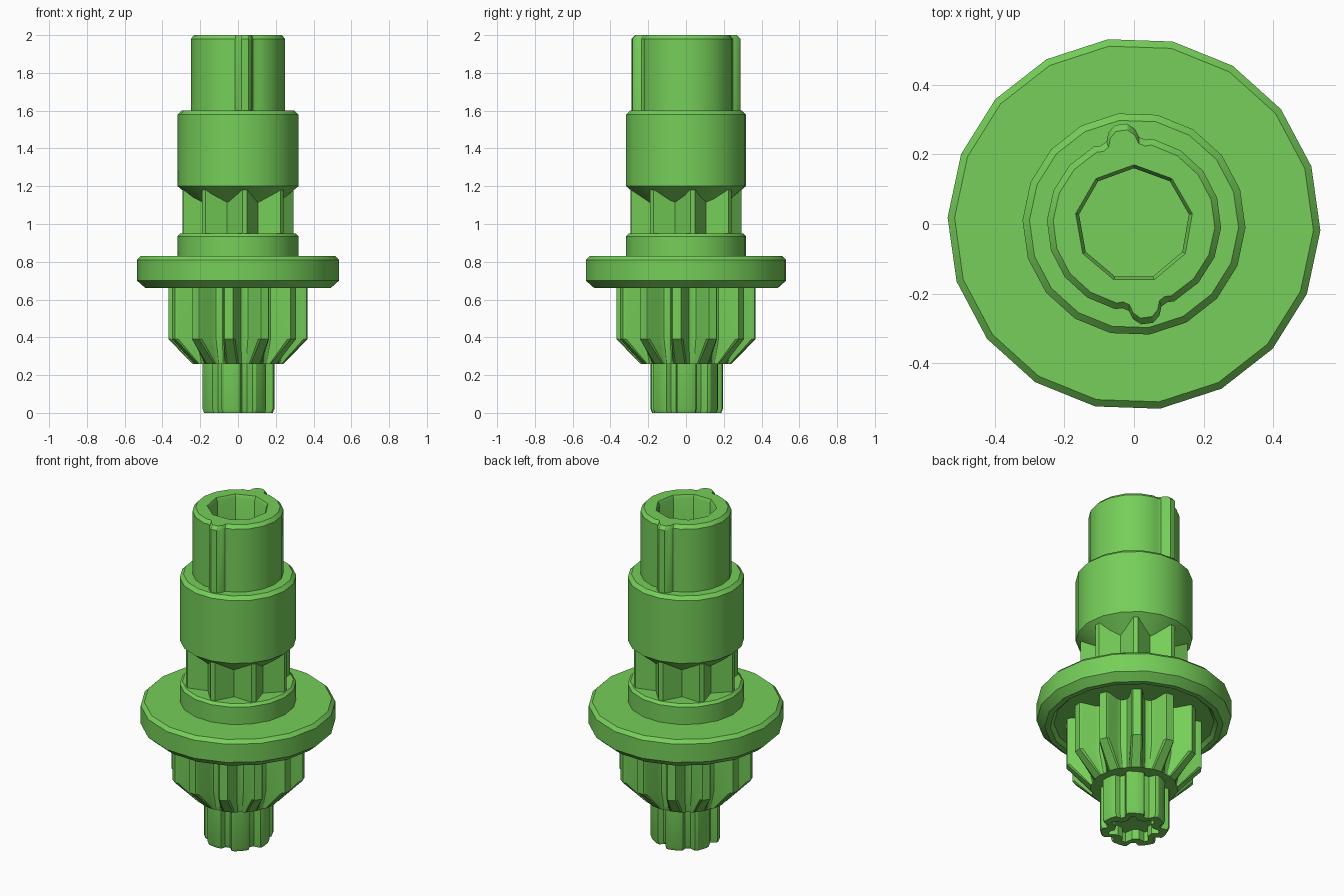
import bpy, bmesh, math

if "Cube" in bpy.data.objects:
    bpy.data.objects.remove(bpy.data.objects["Cube"])

green = bpy.data.materials.new("leaf green")
green.diffuse_color = (0.18, 0.62, 0.10, 1)
green.use_nodes = True
green.node_tree.nodes["Principled BSDF"].inputs["Base Color"].default_value = green.diffuse_color


def ring(outline, z, inset=0.0):
    """Polar outline [(radius, degrees)] to points at height z."""
    return [((r - inset) * math.cos(math.radians(a)),
             (r - inset) * math.sin(math.radians(a)), z) for r, a in outline]


def circle(r, n=18, phase=-2):
    return [(r, phase + 360 * i / n) for i in range(n)]


def repeat(unit, n, phase):
    """Repeat one tooth outline n times around the axis."""
    return [(r, phase + 360 * k / n + a) for k in range(n) for r, a in unit]


def loft(bm, rings):
    loops = [[bm.verts.new(p) for p in pts] for pts in rings]
    for lo, hi in zip(loops, loops[1:]):
        n = len(lo)
        for i in range(n):
            j = (i + 1) % n
            bm.faces.new((lo[i], lo[j], hi[j], hi[i]))
    return loops


def build(name, rings, bore=None):
    """Loft rings into a solid; an optional blind bore opens the last ring."""
    bm = bmesh.new()
    outer = loft(bm, rings)
    bm.faces.new(outer[0])
    if bore:
        inner = loft(bm, bore)
        bm.faces.new(inner[-1])
        edges = [bm.edges.get((l[i - 1], l[i]))
                 for l in (outer[-1], inner[0]) for i in range(len(l))]
        bmesh.ops.triangle_fill(bm, use_beauty=True, edges=edges)
    else:
        bm.faces.new(outer[-1])
    bmesh.ops.recalc_face_normals(bm, faces=bm.faces)
    mesh = bpy.data.meshes.new(name)
    bm.to_mesh(mesh)
    bm.free()
    mesh.materials.append(green)
    ob = bpy.data.objects.new(name, mesh)
    bpy.context.collection.objects.link(ob)
    bpy.ops.object.select_all(action='DESELECT')
    ob.select_set(True)
    bpy.context.view_layer.objects.active = ob
    bpy.ops.object.shade_smooth_by_angle(angle=math.radians(30))
    return ob


def lathe(name, profile):
    return build(name, [ring(circle(r), z) for r, z in profile])


# Top sleeve with two rounded keys on opposite sides and a nine-sided bore
KEY = 97.5


def sleeve_outline(r=0.25):
    pts = []
    for k in (KEY, KEY + 180):
        for lx, ly in ((0.235, -0.065), (0.245, -0.047), (0.27, -0.038),
                       (0.288, -0.018), (0.288, 0.018), (0.27, 0.038),
                       (0.245, 0.047), (0.235, 0.065)):
            pts.append((math.hypot(lx, ly), k + math.degrees(math.atan2(ly, lx))))
        pts += [(r, k + 20 * i) for i in range(1, 9)]
    return pts


sleeve = sleeve_outline()
bore9 = [ring(circle(r, 9, 90), z) for r, z in ((0.17, 2.0), (0.16, 1.98), (0.16, 1.4))]
build("top_sleeve", [ring(sleeve, 1.57), ring(sleeve, 1.98),
                     ring(sleeve, 2.0, 0.018)], bore9)

# Collar with a conical underside
lathe("collar", [(0.20, 1.10), (0.32, 1.20), (0.32, 1.58), (0.30, 1.60)])

# Eight-tooth neck running up into the collar cone
neck = repeat([(0.295, -2.5), (0.295, 2.5), (0.215, 22.5)], 8, 7)
build("splined_neck", [ring(neck, 0.92), ring(neck, 1.18)])

# Flange with its raised shoulder ring
lathe("flange", [(0.20, 0.68), (0.44, 0.68), (0.46, 0.66), (0.49, 0.66),
                 (0.535, 0.70), (0.535, 0.81), (0.515, 0.83), (0.32, 0.83),
                 (0.32, 0.935), (0.305, 0.95), (0.20, 0.95)])

# Twelve-tooth gear, tapered at its lower end
tooth = [(0.355, -5), (0.37, -3.5), (0.37, 3.5), (0.355, 5),
         (0.28, 8), (0.26, 11), (0.255, 15), (0.26, 19), (0.28, 22)]
taper = [(0.24, -8), (0.24, -6), (0.24, 6), (0.24, 8),
         (0.238, 10), (0.235, 12), (0.235, 15), (0.235, 18), (0.238, 20)]
gear = repeat(tooth, 12, 22.5)
build("gear", [ring(repeat(taper, 12, 22.5), 0.26), ring(gear, 0.39), ring(gear, 0.70)])

# Bottom stem with seven swirled lobes and a matching star-shaped recess
lobe = [(0.155, -6), (0.19, 0), (0.195, 5), (0.19, 15), (0.188, 25),
        (0.182, 31), (0.155, 35)]
stem = repeat(lobe, 7, 37)
star = repeat([(0.145, 6), (0.14, 16), (0.105, 24), (0.105, 45)], 7, 37)
build("bottom_stem", [ring(stem, 0.30), ring(stem, 0.02), ring(stem, 0.0, 0.008)],
      [ring(star, 0.0), ring(star, 0.06)])
